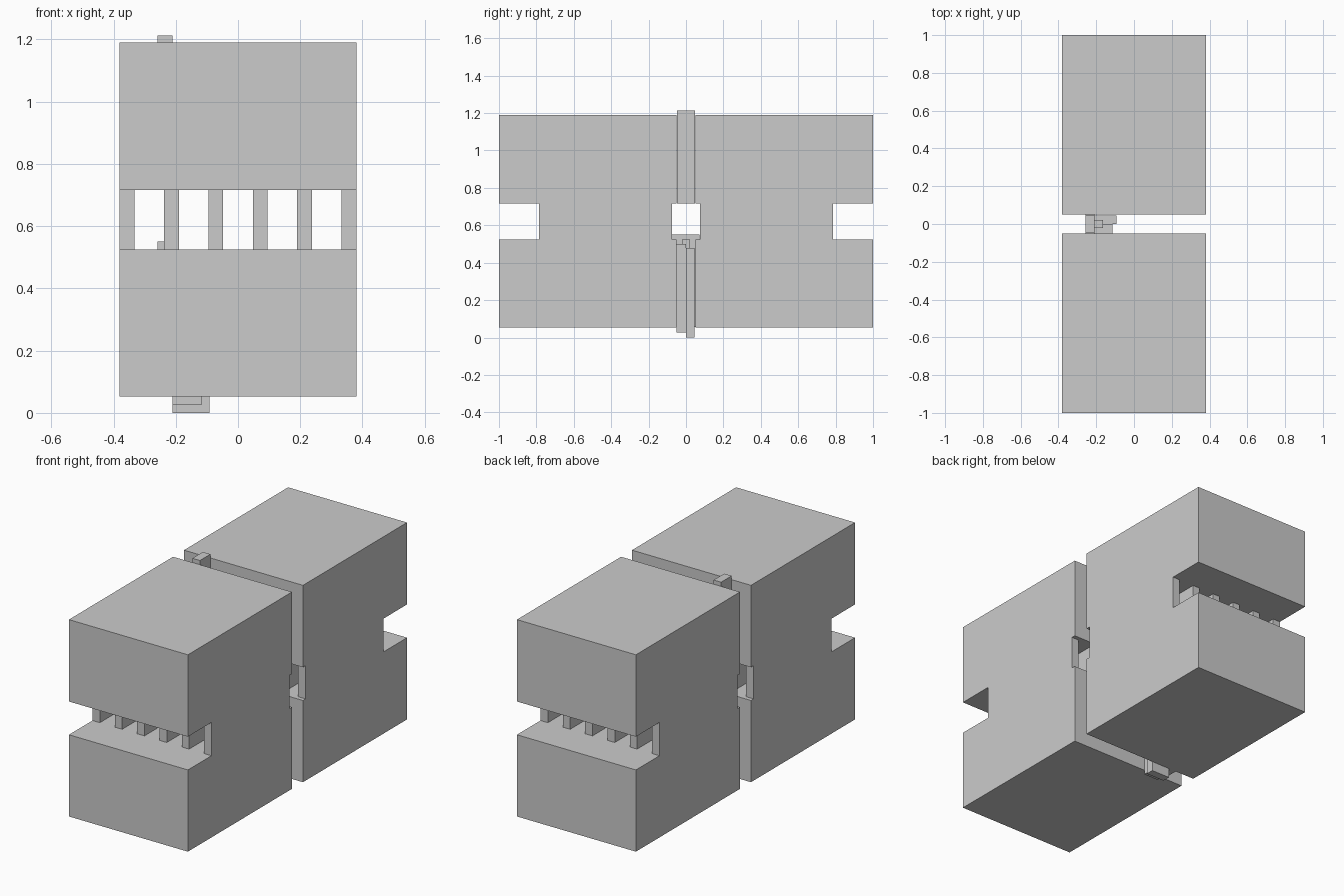
import bpy
import bmesh
from mathutils import Vector

if "Cube" in bpy.data.objects:
    bpy.data.objects.remove(bpy.data.objects["Cube"])


def box(name, x0, x1, y0, y1, z0, z1):
    """Add an axis-aligned box given its limits."""
    bm = bmesh.new()
    bmesh.ops.create_cube(bm, size=1)
    bmesh.ops.scale(bm, vec=Vector((x1 - x0, y1 - y0, z1 - z0)), verts=bm.verts)
    bmesh.ops.translate(bm, vec=Vector(((x0 + x1) / 2, (y0 + y1) / 2, (z0 + z1) / 2)), verts=bm.verts)
    mesh = bpy.data.meshes.new(name)
    bm.to_mesh(mesh)
    bm.free()
    obj = bpy.data.objects.new(name, mesh)
    bpy.context.collection.objects.link(obj)
    return obj


def cut(target, name, *limits):
    """Subtract a hidden box from the target."""
    cutter = box(name, *limits)
    cutter.hide_render = True
    cutter.hide_set(True)
    mod = target.modifiers.new(name, 'BOOLEAN')
    mod.operation = 'DIFFERENCE'
    mod.solver = 'EXACT'
    mod.object = cutter


W, FIN = 0.38, 0.047
SLOT = (0.525, 0.717)

# Large block, front half
block = box("main_blocks", -W, W, -1.0, -0.05, 0.053, 1.19)

# Open recesses at the outer end and at the central gap
cut(block, "outer_recess_cutter", -0.5, 0.5, -1.1, -0.785, *SLOT)
cut(block, "gap_recess_cutter", -0.5, 0.5, -0.074, 0.0, *SLOT)

# Five channels leave six upright fins
pitch = (2 * W - FIN) / 5
for i in range(5):
    x = -W + FIN + i * pitch
    cut(block, f"channel_cutter_{i + 1}", x, x + pitch - FIN, -0.9, -0.06, *SLOT)

# Back half mirrors the front
mirror = block.modifiers.new("Mirror", 'MIRROR')
mirror.use_axis = (False, True, False)

# Slim bars standing in the central gap
box("upper_bar", -0.258, -0.21, -0.048, 0.048, 0.717, 1.213)
box("lower_wide_bar", -0.258, -0.21, -0.074, 0.072, 0.055, 0.55)
box("lower_front_plate", -0.21, -0.115, -0.05, 0.0, 0.027, 0.50)
box("lower_back_plate", -0.21, -0.092, 0.0, 0.046, 0.0, 0.48)
box("small_peg", -0.21, -0.165, -0.022, 0.022, 0.47, 0.525)
